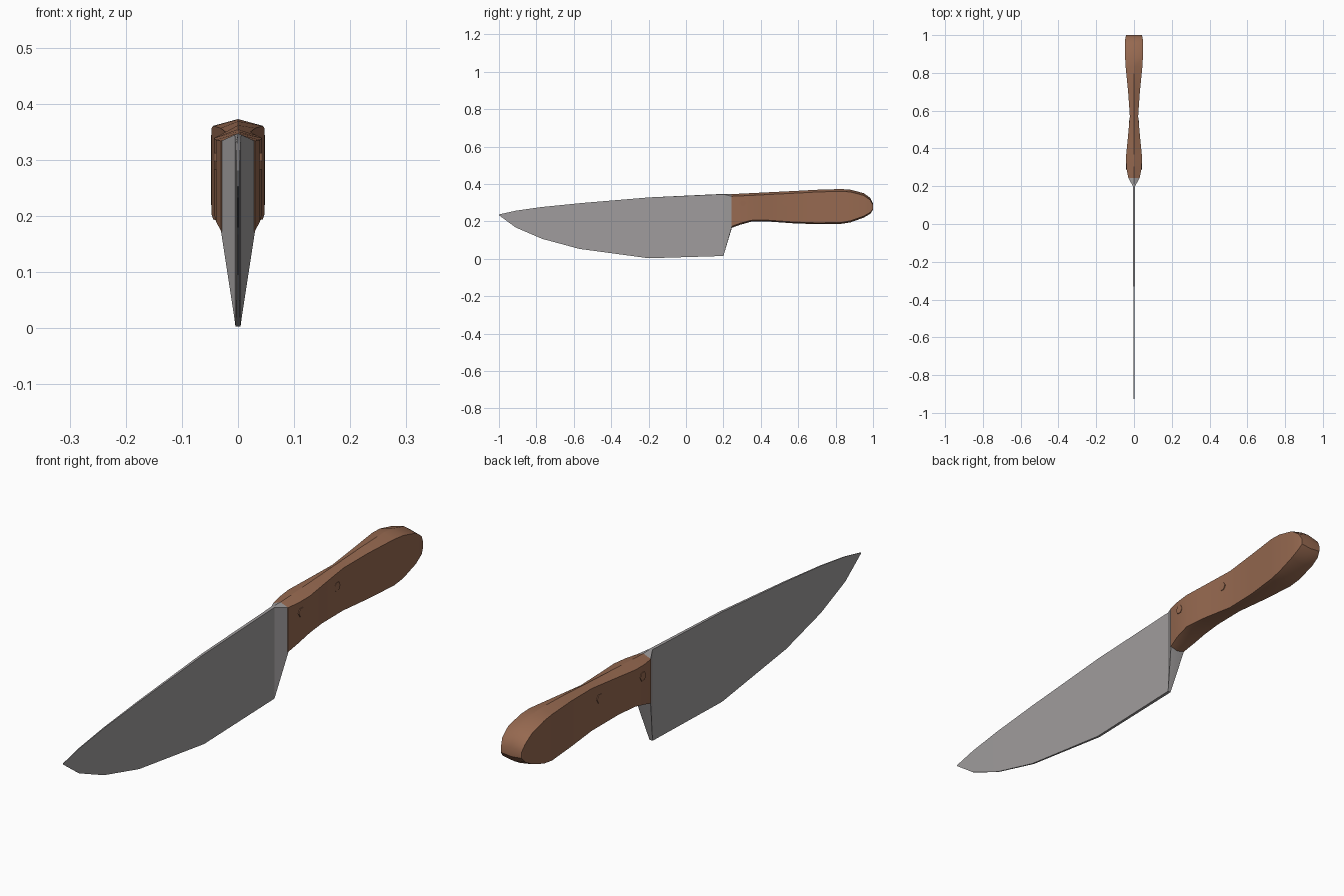
import bpy, bmesh, math

cube = bpy.data.objects.get("Cube")
if cube:
    bpy.data.objects.remove(cube, do_unlink=True)


def material(name, rgb):
    m = bpy.data.materials.new(name)
    m.use_nodes = True
    m.diffuse_color = (*rgb, 1)
    m.node_tree.nodes["Principled BSDF"].inputs["Base Color"].default_value = (*rgb, 1)
    return m


steel = material("steel grey", (0.35, 0.335, 0.337))
wood = material("wood brown", (0.305, 0.141, 0.08))


def finish(bm, name, mat, angle):
    bmesh.ops.recalc_face_normals(bm, faces=bm.faces)
    mesh = bpy.data.meshes.new(name)
    bm.to_mesh(mesh)
    bm.free()
    mesh.materials.append(mat)
    ob = bpy.data.objects.new(name, mesh)
    bpy.context.collection.objects.link(ob)
    bpy.ops.object.select_all(action="DESELECT")
    ob.select_set(True)
    bpy.context.view_layer.objects.active = ob
    bpy.ops.object.shade_smooth_by_angle(angle=math.radians(angle))
    return ob


def loft(name, stations, mat, angle):
    """Six-sided rings: station = (y, top, bottom, half width, top bevel, bottom bevel)."""
    bm = bmesh.new()
    rings = []
    for y, top, bot, w, bt, bb in stations:
        pts = [(0, top), (w, top - bt), (w, bot + bb),
               (0, bot), (-w, bot + bb), (-w, top - bt)]
        rings.append([bm.verts.new((x, y, z)) for x, z in pts])
    for a, b in zip(rings, rings[1:]):
        for i in range(6):
            j = (i + 1) % 6
            bm.faces.new((a[i], a[j], b[j], b[i]))
    bm.faces.new(rings[0])
    bm.faces.new(rings[-1])
    bmesh.ops.remove_doubles(bm, verts=bm.verts, dist=0.0001)
    return finish(bm, name, mat, angle)


# Blade from tip to heel, flaring into the bolster
loft("blade", [
    (-1.0, 0.237, 0.233, 0.0006, 0, 0),
    (-0.91, 0.257, 0.167, 0.0015, 0, 0),
    (-0.77, 0.277, 0.107, 0.002, 0, 0),
    (-0.57, 0.297, 0.053, 0.003, 0, 0),
    (-0.2, 0.328, 0.003, 0.0045, 0, 0),
    (0.2, 0.347, 0.015, 0.006, 0.002, 0),
    (0.245, 0.346, 0.165, 0.03, 0.012, 0.006),
], steel, 12)

# Handle, pinched at the waist and rounded at the butt
handle = [
    (0.243, 0.346, 0.165, 0.030, 0.012, 0.008),
    (0.29, 0.348, 0.182, 0.039, 0.012, 0.008),
    (0.35, 0.351, 0.199, 0.043, 0.012, 0.007),
    (0.43, 0.355, 0.2, 0.035, 0.012, 0.007),
    (0.57, 0.362, 0.19, 0.022, 0.012, 0.007),
    (0.7, 0.369, 0.185, 0.031, 0.012, 0.007),
    (0.83, 0.373, 0.187, 0.044, 0.012, 0.007),
    (0.88, 0.369, 0.195, 0.047, 0.012, 0.008),
    (0.95, 0.351, 0.22, 0.048, 0.012, 0.008),
    (0.985, 0.326, 0.24, 0.046, 0.012, 0.008),
    (1.0, 0.295, 0.262, 0.041, 0.008, 0.004),
]
loft("handle", handle, wood, 28)

# Six-sided rivet heads through the handle
for name, y, z, half in (("front_rivet", 0.305, 0.298, 0.0425),
                         ("rear_rivet", 0.53, 0.3, 0.0275)):
    bpy.ops.mesh.primitive_cylinder_add(vertices=6, radius=0.017, depth=2 * half,
                                        location=(0, y, z), rotation=(0, math.pi / 2, 0))
    rivet = bpy.context.object
    rivet.name = name
    rivet.data.materials.append(wood)
